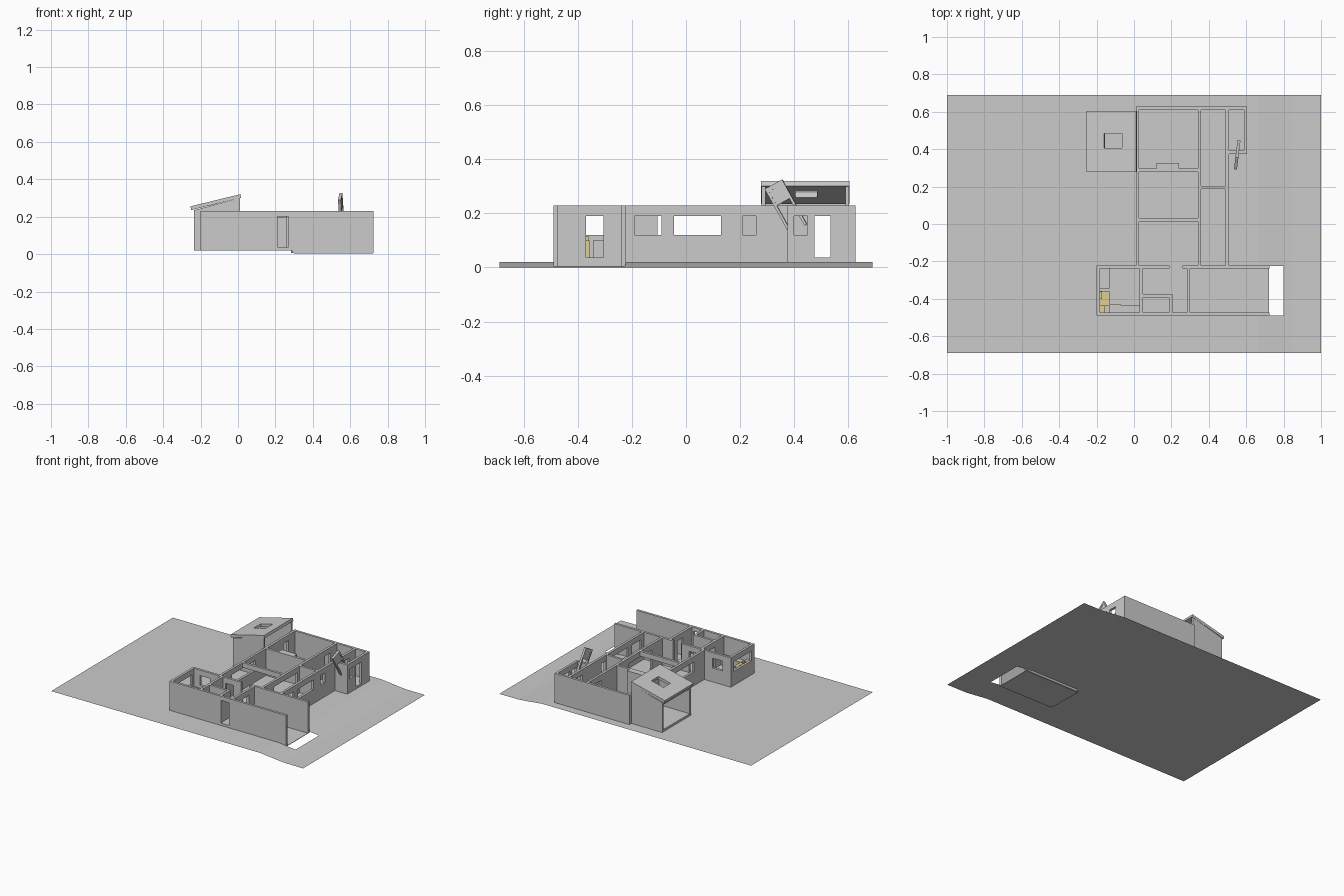
import bpy, bmesh
from math import radians
from mathutils import Matrix, Vector

if "Cube" in bpy.data.objects:
    bpy.data.objects.remove(bpy.data.objects["Cube"])

T = 0.017             # wall thickness
Z0, Z1 = 0.02, 0.23   # wall bottom and top
FLOOR, HEAD, SILL = 0.037, 0.19, 0.12


def finish(name, bm, mat=None):
    me = bpy.data.meshes.new(name)
    bmesh.ops.recalc_face_normals(bm, faces=bm.faces)
    bm.to_mesh(me)
    bm.free()
    ob = bpy.data.objects.new(name, me)
    bpy.context.collection.objects.link(ob)
    if mat:
        me.materials.append(mat)
    return ob


def add_box(bm, lo, hi):
    lo, hi = Vector(lo), Vector(hi)
    m = Matrix.Translation((lo + hi) / 2) @ Matrix.Diagonal((*(hi - lo), 1))
    bmesh.ops.create_cube(bm, size=1, matrix=m)


def box(name, lo, hi, mat=None):
    bm = bmesh.new()
    add_box(bm, lo, hi)
    return finish(name, bm, mat)


def wall(name, axis, pos, a, b, openings=(), z0=Z0):
    """Straight wall along an axis; pos is its low side; openings are (start, end, sill, head)."""
    bm = bmesh.new()

    def seg(s, e, lo, hi):
        if e - s < 1e-4 or hi - lo < 1e-4:
            return
        if axis == 'x':
            add_box(bm, (s, pos, lo), (e, pos + T, hi))
        else:
            add_box(bm, (pos, s, lo), (pos + T, e, hi))
    at = a
    for s, e, sill, head in sorted(openings):
        seg(at, s, z0, Z1)
        seg(s, e, z0, sill)
        seg(s, e, head, Z1)
        at = e
    seg(at, b, z0, Z1)
    return finish(name, bm)


def sheet(name, xs, ys, height, hole):
    """Grid surface with z = height(x); cells inside the hole are left out."""
    bm = bmesh.new()
    v = [[bm.verts.new((x, y, height(x))) for y in ys] for x in xs]
    hx0, hx1, hy0, hy1 = hole
    for i in range(len(xs) - 1):
        for j in range(len(ys) - 1):
            cx, cy = (xs[i] + xs[i + 1]) / 2, (ys[j] + ys[j + 1]) / 2
            if not (hx0 < cx < hx1 and hy0 < cy < hy1):
                bm.faces.new((v[i][j], v[i + 1][j], v[i + 1][j + 1], v[i][j + 1]))
    return finish(name, bm)


def prism(name, profile, y0, y1):
    bm = bmesh.new()
    f = bm.faces.new([bm.verts.new((x, y0, z)) for x, z in profile])
    g = bmesh.ops.extrude_face_region(bm, geom=[f])
    bmesh.ops.translate(bm, vec=(0, y1 - y0, 0),
                        verts=[e for e in g['geom'] if isinstance(e, bmesh.types.BMVert)])
    return finish(name, bm)


# ground: level, dropping gently toward the driveway on the right
slope = {0.66: 0.02, 0.725: 0.013, 0.8: 0.005, 0.85: 0.001, 1.0: 0.0}
sheet("ground", [-1, 0.3, *slope], [-0.69, -0.49, -0.225, 0.69],
      lambda x: slope.get(x, 0.02), (0.3, 0.8, -0.49, -0.225))

# floors
box("main_floor", (0.012, -0.23, 0.021), (0.5, 0.62, FLOOR))
box("entry_floor", (0.5, 0.385, 0.021), (0.6, 0.62, FLOOR))
box("front_wing_floor", (-0.195, -0.485, 0.021), (0.29, -0.23, FLOOR))
box("garage_floor", (0.3, -0.488, 0.003), (0.722, -0.227, 0.006))

# main block outer walls
door = (0.475, 0.535, FLOOR, HEAD)
wall("back_wall", 'x', 0.61, 0.01, 0.605)
wall("left_wall", 'y', 0.01, -0.222, 0.612, [(-0.105, 0.16, SILL, HEAD), door])
wall("right_wall", 'y', 0.49, -0.222, 0.612,
     [(-0.19, -0.09, SILL, HEAD), (-0.045, 0.13, SILL, HEAD), (0.21, 0.26, SILL, HEAD), door])
wall("entry_right_wall", 'y', 0.588, 0.375, 0.612, [(0.4, 0.45, SILL, HEAD), door])
wall("entry_front_wall", 'x', 0.375, 0.507, 0.588)

# main block inner walls
wall("corridor_wall", 'y', 0.342, -0.222, 0.612, [(-0.105, 0.16, FLOOR, HEAD), door])
wall("living_divider", 'x', 0.279, 0.027, 0.342)
wall("dining_header", 'x', 0.014, 0.027, 0.342, [(0.027, 0.342, Z0, 0.195)])
wall("bath_divider", 'x', 0.186, 0.359, 0.49)
box("fireplace", (0.12, 0.296, FLOOR), (0.24, 0.325, Z1))

# front wing and garage
wall("wing_front_wall", 'x', -0.49, -0.2, 0.29, [(0.21, 0.27, FLOOR, 0.2)])
wall("wing_back_wall_left", 'x', -0.239, -0.2, 0.19,
     [(-0.135, -0.055, SILL, HEAD), (0.07, 0.13, FLOOR, HEAD)])
wall("wing_back_wall_mid", 'x', -0.239, 0.26, 0.29)
wall("wing_left_wall", 'y', -0.2, -0.473, -0.239, [(-0.455, -0.26, SILL, HEAD)])
wall("kitchen_wall", 'y', 0.03, -0.473, -0.239, [(-0.37, -0.305, FLOOR, HEAD)])
wall("closet_wall", 'x', -0.392, 0.047, 0.205)
wall("closet_side_wall", 'y', 0.188, -0.473, -0.392)
wall("garage_inner_wall", 'y', 0.283, -0.473, -0.239, [(-0.37, -0.305, FLOOR, HEAD)], z0=0.005)
for side, y in (("front", -0.49), ("back", -0.239)):
    wall(f"garage_{side}_wall", 'x', y, 0.29, 0.725, z0=0.005)

# kitchen: grey counters and wooden units
wood = bpy.data.materials.new("pale_wood")
wood.diffuse_color = (0.72, 0.62, 0.3, 1)
wood.use_nodes = True
wood.node_tree.nodes["Principled BSDF"].inputs["Base Color"].default_value = wood.diffuse_color
box("kitchen_cabinet", (-0.183, -0.345, FLOOR), (-0.13, -0.239, 0.1))
box("front_counter", (-0.13, -0.473, FLOOR), (0.03, -0.437, 0.1))
box("wood_counter", (-0.183, -0.435, FLOOR), (-0.13, -0.358, 0.1), wood)
box("wood_cupboard", (-0.183, -0.473, FLOOR), (-0.155, -0.435, 0.115), wood)
box("wood_trim", (-0.13, -0.437, 0.085), (-0.07, -0.43, 0.102), wood)
box("wood_shelf", (-0.183, -0.4, 0.1), (-0.17, -0.36, 0.115), wood)

# side annex, open to the left, with a sloping skylight roof
profile = [(-0.235, 0.02), (0.01, 0.02), (0.01, 0.3), (-0.235, 0.235)]
prism("annex_front_wall", profile, 0.28, 0.294)
prism("annex_back_wall", profile, 0.59, 0.604)
box("annex_floor", (-0.235, 0.294, 0.021), (0.01, 0.59, FLOOR))
box("annex_header", (-0.235, 0.294, 0.215), (-0.221, 0.59, 0.237))
roof = sheet("annex_roof", [-0.255, -0.16, -0.065, 0.012], [0.278, 0.405, 0.485, 0.605],
             lambda x: 0.255 + (x + 0.255) * 0.245, (-0.16, -0.065, 0.405, 0.485))
mod = roof.modifiers.new("thickness", 'SOLIDIFY')
mod.thickness, mod.offset = 0.02, -1

# loose tilted door frame leaning over the entry
bm = bmesh.new()
for s in (-1, 1):
    add_box(bm, (-0.008, s * 0.032 - 0.005, -0.095), (0.008, s * 0.032 + 0.005, 0.095))
add_box(bm, (-0.006, -0.027, 0.02), (0.006, 0.027, 0.08))
add_box(bm, (-0.008, -0.027, 0.08), (0.008, 0.027, 0.095))
frame = finish("leaning_door_frame", bm)
frame.location = (0.552, 0.37, 0.225)
frame.rotation_euler = (radians(29), 0, radians(-7))
